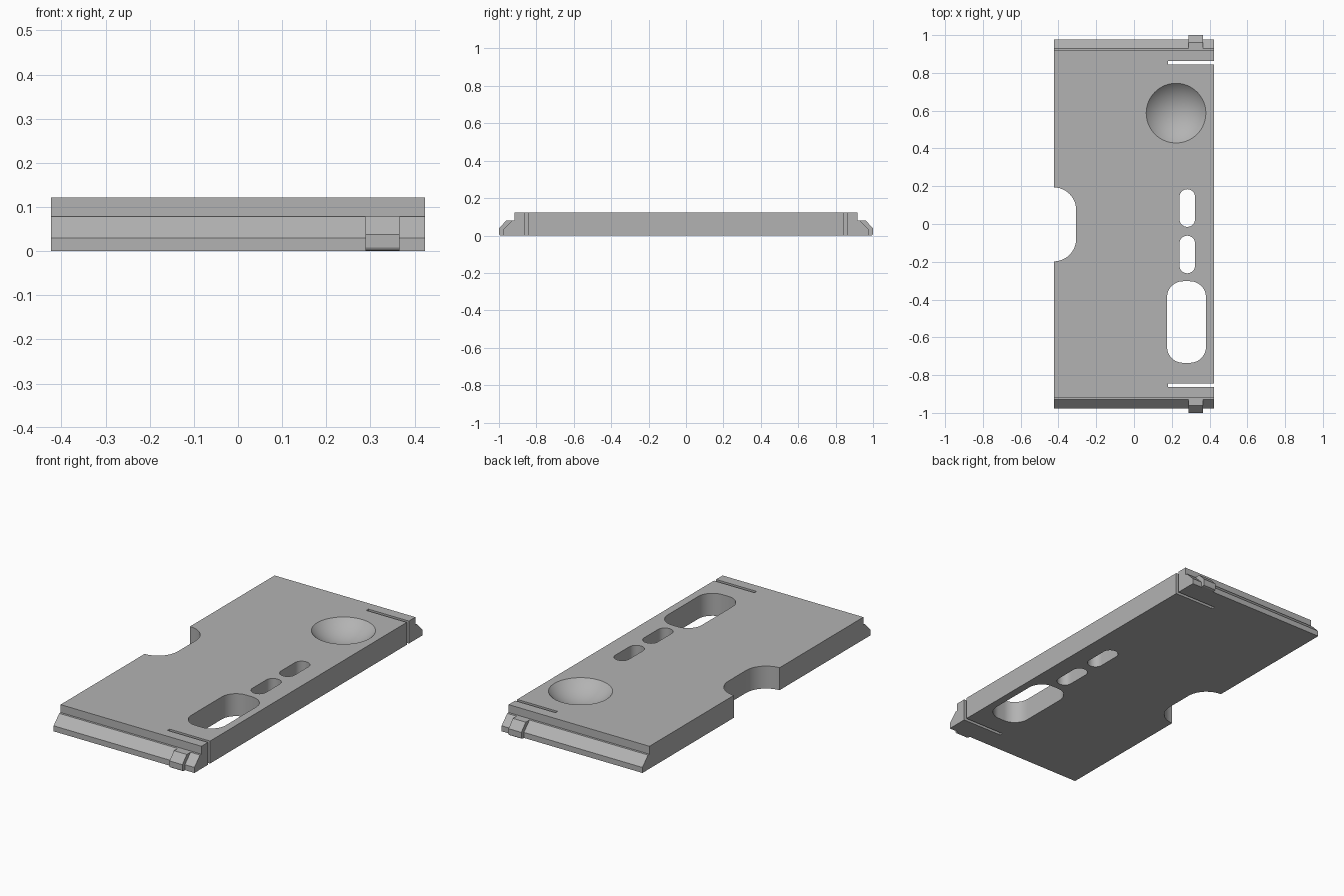
import bpy, bmesh, math

if "Cube" in bpy.data.objects:
    bpy.data.objects.remove(bpy.data.objects["Cube"])

W, H = 0.423, 0.122          # half width, thickness

grey = bpy.data.materials.new("mid grey")
grey.diffuse_color = (0.45, 0.45, 0.45, 1)
grey.use_nodes = True
grey.node_tree.nodes["Principled BSDF"].inputs["Base Color"].default_value = grey.diffuse_color


def prism(name, points, vector):
    """Extrude a closed 3D outline along a vector."""
    bm = bmesh.new()
    face = bm.faces.new([bm.verts.new(p) for p in points])
    ext = bmesh.ops.extrude_face_region(bm, geom=[face])
    verts = [g for g in ext["geom"] if isinstance(g, bmesh.types.BMVert)]
    bmesh.ops.translate(bm, verts=verts, vec=vector)
    bmesh.ops.recalc_face_normals(bm, faces=bm.faces)
    mesh = bpy.data.meshes.new(name)
    bm.to_mesh(mesh)
    bm.free()
    mesh.materials.append(grey)
    obj = bpy.data.objects.new(name, mesh)
    bpy.context.collection.objects.link(obj)
    return obj


def side_prism(name, yz, x0, x1):
    return prism(name, [(x0, y, z) for y, z in yz], (x1 - x0, 0, 0))


def rounded_cutter(name, x0, x1, y0, y1, r, steps=12):
    """Vertical cutter with a rounded rectangle outline."""
    pts = []
    corners = [(x1 - r, y1 - r), (x0 + r, y1 - r), (x0 + r, y0 + r), (x1 - r, y0 + r)]
    for q, (cx, cy) in enumerate(corners):
        for i in range(steps + 1):
            a = math.pi / 2 * (q + i / steps)
            pts.append((cx + r * math.cos(a), cy + r * math.sin(a), -0.1))
    return prism(name, pts, (0, 0, 0.4))


# Plate with stepped, bevelled ends
end = [(0.978, 0), (0.978, 0.03), (0.93, 0.079), (0.918, 0.079), (0.918, H)]
plate = side_prism("plate", end + [(-y, z) for y, z in reversed(end)], -W, W)

# Openings: side notch, two pills, large window
cutters = [
    rounded_cutter("notch_cutter", -0.8, -0.306, -0.198, 0.194, 0.12),
    rounded_cutter("upper_pill_cutter", 0.241, 0.323, -0.015, 0.184, 0.0405),
    rounded_cutter("lower_pill_cutter", 0.241, 0.323, -0.261, -0.062, 0.0405),
    rounded_cutter("window_cutter", 0.175, 0.381, -0.735, -0.303, 0.085),
]
# Thin slots near both ends
for s in (-1, 1):
    y0, y1 = sorted((s * 0.844, s * 0.862))
    cutters.append(side_prism("slot_cutter", [(y0, -0.1), (y1, -0.1), (y1, 0.3), (y0, 0.3)],
                              0.18, 0.6))
# Shallow spherical dish
r, d = 0.158, 0.07
R = (r * r + d * d) / (2 * d)
bpy.ops.mesh.primitive_uv_sphere_add(segments=64, ring_count=48, radius=R,
                                     location=(0.2225, 0.587, H - d + R))
dish = bpy.context.object
dish.name = "dish_cutter"
dish.data.materials.append(grey)
cutters.append(dish)

for c in cutters:
    mod = plate.modifiers.new(c.name, "BOOLEAN")
    mod.operation, mod.solver, mod.object = "DIFFERENCE", "EXACT", c
bpy.ops.object.select_all(action="DESELECT")
plate.select_set(True)
bpy.context.view_layer.objects.active = plate
for m in list(plate.modifiers):
    bpy.ops.object.modifier_apply(modifier=m.name)
for c in cutters:
    bpy.data.objects.remove(c)
bpy.ops.object.shade_smooth_by_angle(angle=math.radians(25))

# Latch tab on each end
tab = [(0.93, 0.079), (0.962, 0.079), (1.0, 0.038), (1.0, 0.008), (0.997, 0.003),
       (0.99, 0), (0.978, 0), (0.978, 0.03)]
for name, s in (("front_tab", -1), ("back_tab", 1)):
    side_prism(name, [(s * y, z) for y, z in tab], 0.289, 0.366)
